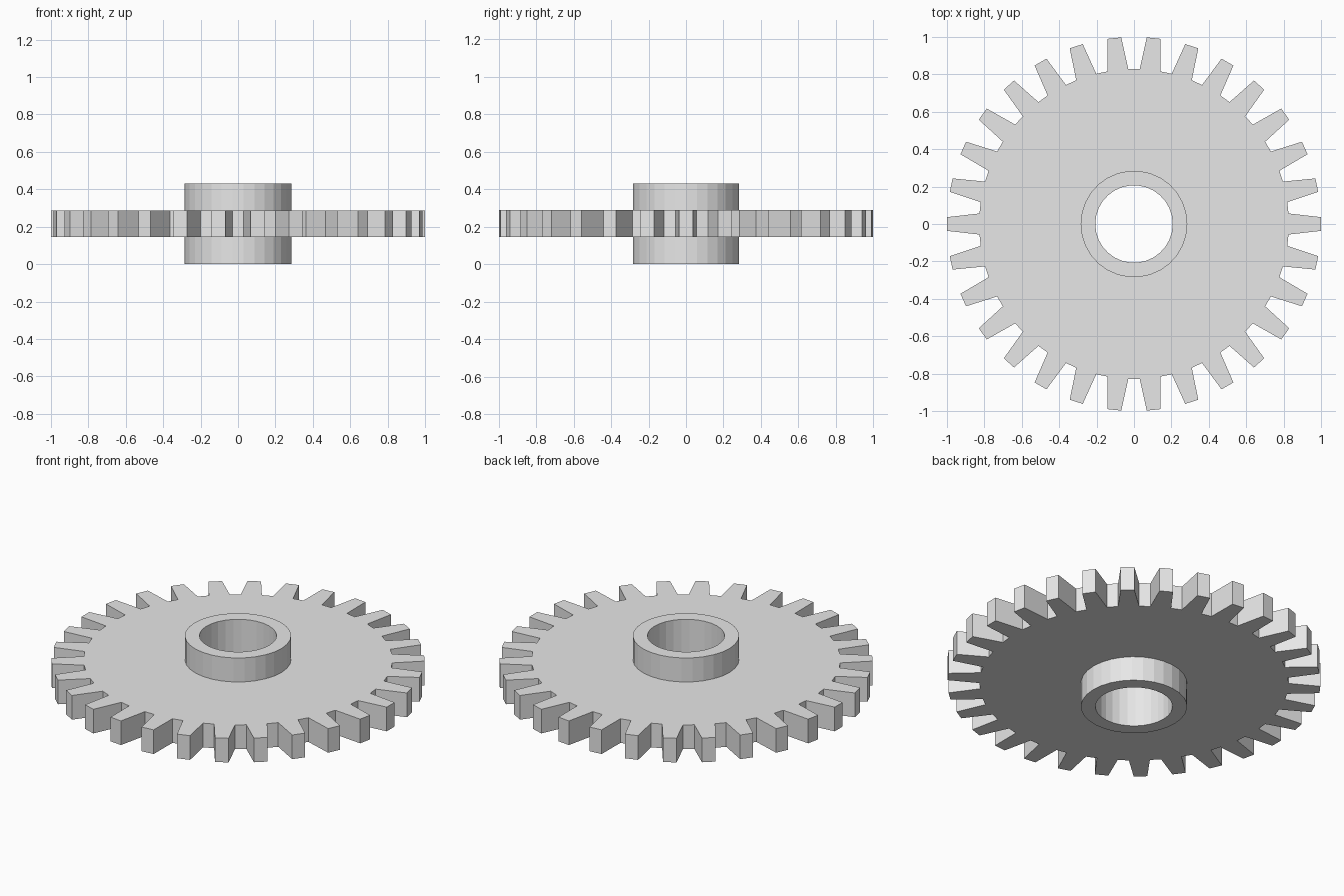
import bpy
import bmesh
from math import cos, sin, radians

cube = bpy.data.objects.get("Cube")
if cube:
    bpy.data.objects.remove(cube, do_unlink=True)

TEETH = 30
STEP = 360 / TEETH
HUB_OUTER, HUB_BORE, HUB_HEIGHT = 0.285, 0.207, 0.43
WHEEL_BOTTOM, WHEEL_TOP = 0.145, 0.288
ROOT, TIP = 0.828, 1.0

# Single grey metal
steel = bpy.data.materials.new("plain_grey")
steel.use_nodes = True
grey = (0.8, 0.8, 0.8, 1)
steel.diffuse_color = grey
steel.node_tree.nodes["Principled BSDF"].inputs["Base Color"].default_value = grey


def polar(radius, degrees):
    a = radians(degrees)
    return radius * cos(a), radius * sin(a)


def ring_solid(name, outer, inner, bottom, top):
    """Extruded ring between two outlines with matching point counts."""
    bm = bmesh.new()
    loops = [[bm.verts.new((x, y, z)) for x, y in outline]
             for outline, z in ((outer, bottom), (outer, top),
                                (inner, top), (inner, bottom))]
    n = len(outer)
    for k in range(4):
        a, b = loops[k], loops[(k + 1) % 4]
        for i in range(n):
            j = (i + 1) % n
            bm.faces.new((a[i], a[j], b[j], b[i]))
    bmesh.ops.recalc_face_normals(bm, faces=bm.faces)
    mesh = bpy.data.meshes.new(name)
    bm.to_mesh(mesh)
    bm.free()
    mesh.materials.append(steel)
    obj = bpy.data.objects.new(name, mesh)
    bpy.context.collection.objects.link(obj)
    return obj


# Toothed wheel: each tooth runs root, tip, tip, root; its inner edge sits in the hub wall
tooth = ((ROOT, -3.9), (TIP, -2.1), (TIP, 2.1), (ROOT, 3.9))
outline = [(r, i * STEP + a) for i in range(TEETH) for r, a in tooth]
ring_solid("toothed_wheel",
           [polar(r, a) for r, a in outline],
           [polar((HUB_OUTER + HUB_BORE) / 2, a) for r, a in outline],
           WHEEL_BOTTOM, WHEEL_TOP)

# Hub: faceted sleeve with an open bore
angles = [i * STEP for i in range(TEETH)]
ring_solid("hub_sleeve",
           [polar(HUB_OUTER, a) for a in angles],
           [polar(HUB_BORE, a) for a in angles],
           0, HUB_HEIGHT)
